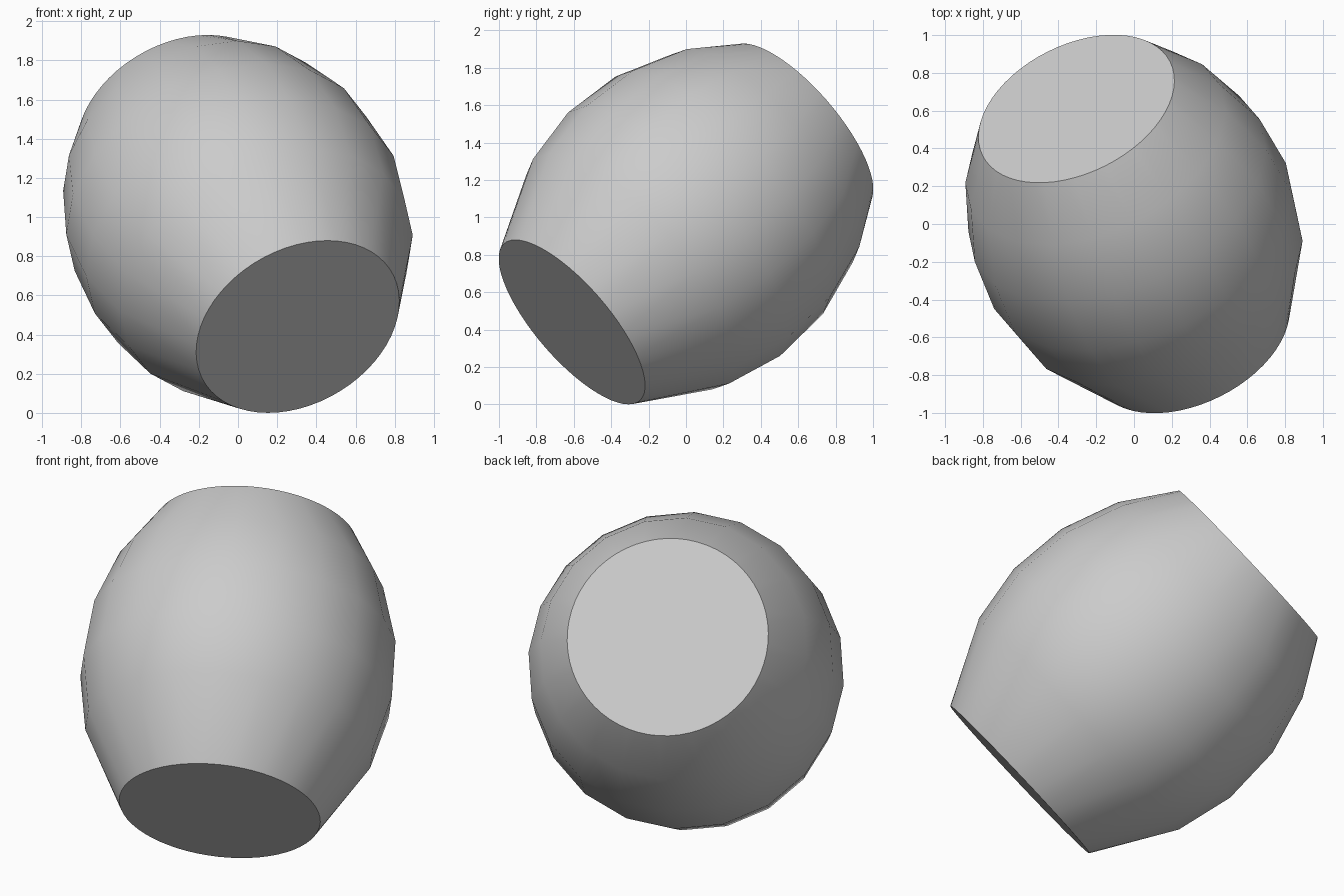
import bpy
import bmesh
import math
from mathutils import Vector

cube = bpy.data.objects.get("Cube")
if cube:
    bpy.data.objects.remove(cube, do_unlink=True)

SIDES = 20      # facets around the belly
RIM_STEPS = 3   # rim edges per facet
AXIS = Vector((-0.305, 0.61, 0.525))
HALF = AXIS.length
RIM = 0.555


def ring(bm, height, radius, count):
    step = math.tau / count
    return [bm.verts.new((radius * math.cos(i * step), radius * math.sin(i * step), height))
            for i in range(count)]


def join_rings(bm, low, high):
    for i in range(len(low)):
        j = (i + 1) % len(low)
        bm.faces.new((low[i], low[j], high[j], high[i]))


def join_rim(bm, rim, belly):
    # Fan the finely divided rim onto the coarser belly ring
    n = len(rim)
    for i in range(SIDES):
        start = i * RIM_STEPS
        a, b = belly[i], belly[(i + 1) % SIDES]
        p = [rim[(start + k) % n] for k in range(RIM_STEPS + 1)]
        bm.faces.new((p[0], p[1], a))
        bm.faces.new((p[1], p[2], b, a))
        bm.faces.new((p[2], p[3], b))


# Barrel body with bulging sides
bm = bmesh.new()
profile = [(-0.415, 0.797), (-0.09, 0.863), (0.25, 0.843), (0.575, 0.737)]
belly = [ring(bm, h, r, SIDES) for h, r in profile]
for low, high in zip(belly, belly[1:]):
    join_rings(bm, low, high)

# Flat round ends
for height, neighbour in ((-HALF, belly[0]), (HALF, belly[-1])):
    rim = ring(bm, height, RIM, SIDES * RIM_STEPS)
    join_rim(bm, rim, neighbour)
    bm.faces.new(rim)

bmesh.ops.recalc_face_normals(bm, faces=bm.faces[:])
mesh = bpy.data.meshes.new("barrel_body")
bm.to_mesh(mesh)
bm.free()

# Single plain grey
grey = bpy.data.materials.new("light_grey")
grey.use_nodes = True
colour = (0.6, 0.6, 0.6, 1.0)
grey.diffuse_color = colour
grey.node_tree.nodes["Principled BSDF"].inputs["Base Color"].default_value = colour
mesh.materials.append(grey)

# Tilt the barrel onto its axis
barrel = bpy.data.objects.new("barrel_body", mesh)
bpy.context.collection.objects.link(barrel)
barrel.rotation_euler = AXIS.to_track_quat("Z", "Y").to_euler()
barrel.location = (0, 0, 0.965)

bpy.ops.object.select_all(action="DESELECT")
barrel.select_set(True)
bpy.context.view_layer.objects.active = barrel
bpy.ops.object.shade_smooth_by_angle(angle=math.radians(40))
